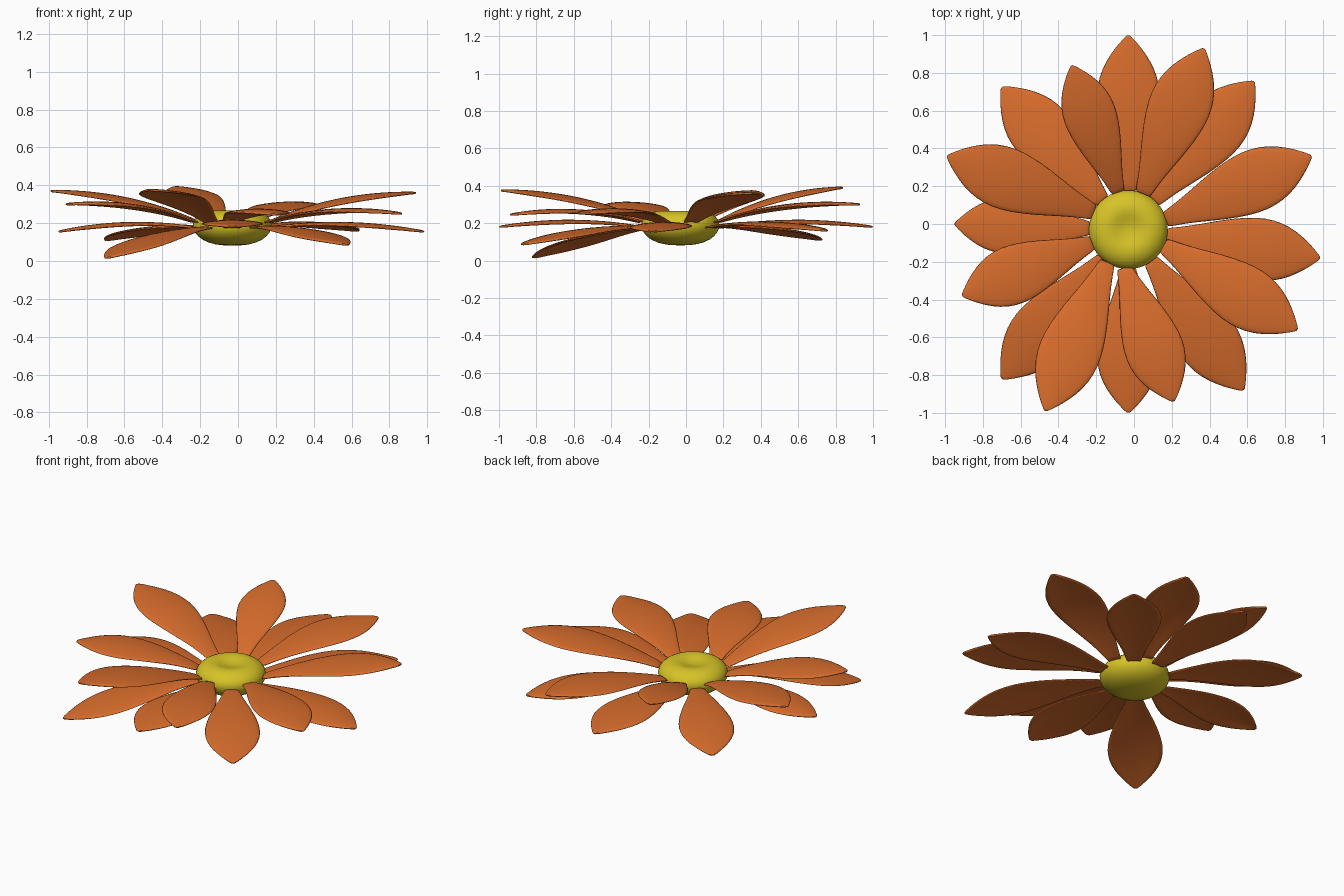
import bpy, bmesh, math
from mathutils import Vector

if "Cube" in bpy.data.objects:
    bpy.data.objects.remove(bpy.data.objects["Cube"])


def material(name, color):
    m = bpy.data.materials.new(name)
    m.diffuse_color = (*color, 1)
    m.use_nodes = True
    m.node_tree.nodes["Principled BSDF"].inputs["Base Color"].default_value = m.diffuse_color
    return m


ORANGE = material("petal_orange", (0.68, 0.15, 0.025))
YELLOW = material("centre_yellow", (0.68, 0.55, 0.02))
CX, CY = -0.03, -0.03

# half width along the petal, from base to tip
OUTLINE = [(0, .042), (.08, .055), (.2, .085), (.35, .128), (.5, .160), (.62, .170),
           (.73, .157), (.83, .122), (.92, .069), (.97, .032), (1, .006)]
ACROSS = [-1, -.7, -.35, 0, .35, .7, 1]


def finish(obj, mesh, bm, mat):
    bmesh.ops.recalc_face_normals(bm, faces=bm.faces)
    for f in bm.faces:
        f.smooth = True
    bm.to_mesh(mesh)
    bm.free()
    mesh.materials.append(mat)
    bpy.context.collection.objects.link(obj)


def petal(name, base_angle, base_z, tip, width, arch):
    a = math.radians(base_angle)
    base = Vector((CX + .2 * math.cos(a), CY + .2 * math.sin(a), base_z))
    axis = Vector(tip) - base
    side = Vector((-axis.y, axis.x, 0)).normalized()
    mesh = bpy.data.meshes.new(name)
    obj = bpy.data.objects.new(name, mesh)
    bm = bmesh.new()
    rows = []
    for s, w in OUTLINE:
        mid = base + axis * s + Vector((0, 0, arch * 4 * s * (1 - s)))
        rows.append([bm.verts.new(mid + side * (w * width * u)
                                  - Vector((0, 0, .10 * w * u * u)))
                     for u in ACROSS])
    for r0, r1 in zip(rows, rows[1:]):
        for i in range(len(ACROSS) - 1):
            bm.faces.new((r0[i + 1], r0[i], r1[i], r1[i + 1]))
    finish(obj, mesh, bm, ORANGE)
    sol = obj.modifiers.new("thickness", 'SOLIDIFY')
    sol.thickness = .012
    sol.offset = 0
    sub = obj.modifiers.new("smooth", 'SUBSURF')
    sub.levels = sub.render_levels = 1


# upper ring: base angle, tip x, y, z, width factor
UPPER = [(68, .37, .93, .30, 1), (15, .94, .36, .36, 1), (-24, .865, -.56, .25, 1),
         (-97, .21, -.94, .245, .95), (-123, -.47, -.99, .375, 1),
         (-160, -.91, -.38, .30, .95), (153, -.99, .36, .37, 1), (105, -.33, .84, .39, .85)]
# lower ring
LOWER = [(90, -.03, 1.0, .18, 1), (49, .635, .755, .16, 1), (-9, .985, -.18, .155, 1),
         (-54, .58, -.88, .085, 1), (-90, -.03, -1.0, .18, 1),
         (-130, -.70, -.82, .015, 1), (178, -.95, 0, .155, .9), (132, -.70, .725, .11, 1)]

for i, (a, x, y, z, w) in enumerate(UPPER):
    petal(f"upper_petal_{i + 1}", a, .205, (x, y, z), w, .045)
for i, (a, x, y, z, w) in enumerate(LOWER):
    petal(f"lower_petal_{i + 1}", a, .178, (x, y, z), w, .035)

# dimpled centre disc, spun from a profile
PROFILE = [(0, .245), (.05, .252), (.1, .270), (.15, .263), (.195, .235), (.215, .195),
           (.203, .15), (.16, .108), (.09, .085), (0, .08)]
mesh = bpy.data.meshes.new("flower_centre")
disc = bpy.data.objects.new("flower_centre", mesh)
bm = bmesh.new()
pts = [bm.verts.new((r, 0, z)) for r, z in PROFILE]
edges = [bm.edges.new(p) for p in zip(pts, pts[1:])]
bmesh.ops.spin(bm, geom=pts + edges, cent=(0, 0, 0), axis=(0, 0, 1),
               angle=2 * math.pi, steps=32)
bmesh.ops.remove_doubles(bm, verts=bm.verts, dist=.0005)
finish(disc, mesh, bm, YELLOW)
disc.location = (CX, CY, 0)
sub = disc.modifiers.new("smooth", 'SUBSURF')
sub.levels = sub.render_levels = 1
